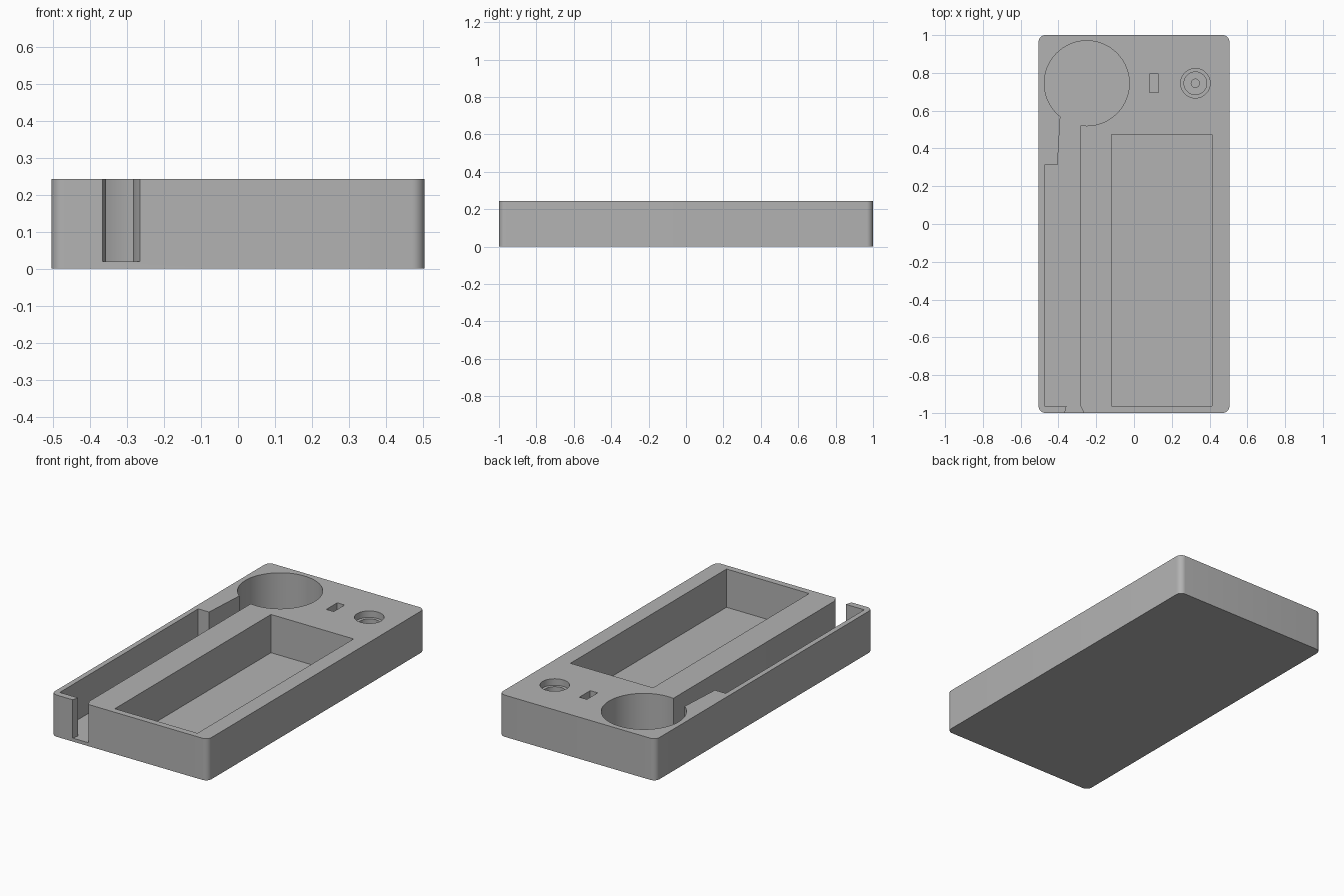
import bpy
import bmesh
import math

cube = bpy.data.objects.get("Cube")
if cube:
    bpy.data.objects.remove(cube, do_unlink=True)

TOP, FLOOR = 0.243, 0.02

grey = bpy.data.materials.new("plain grey")
grey.use_nodes = True
colour = (0.45, 0.45, 0.45, 1)
grey.diffuse_color = colour
grey.node_tree.nodes["Principled BSDF"].inputs["Base Color"].default_value = colour


def prism(name, outline, low, high):
    """Extrude a counter-clockwise outline from low to high."""
    bm = bmesh.new()
    face = bm.faces.new([bm.verts.new((x, y, low)) for x, y in outline])
    up = bmesh.ops.extrude_face_region(bm, geom=[face])["geom"]
    bmesh.ops.translate(bm, vec=(0, 0, high - low),
                        verts=[v for v in up if isinstance(v, bmesh.types.BMVert)])
    bmesh.ops.recalc_face_normals(bm, faces=bm.faces)
    mesh = bpy.data.meshes.new(name)
    bm.to_mesh(mesh)
    bm.free()
    mesh.materials.append(grey)
    obj = bpy.data.objects.new(name, mesh)
    bpy.context.collection.objects.link(obj)
    return obj


def arc(cx, cy, r, start, end, steps):
    angles = [math.radians(start + (end - start) * i / steps) for i in range(steps + 1)]
    return [(cx + r * math.cos(a), cy + r * math.sin(a)) for a in angles]


def circle(cx, cy, r, steps=64):
    return arc(cx, cy, r, 0, 360, steps)[:-1]


def rect(x0, y0, x1, y1):
    return [(x0, y0), (x1, y0), (x1, y1), (x0, y1)]


# Block with rounded upright corners
R = 0.035
outline = []
for i, (sx, sy) in enumerate([(1, 1), (-1, 1), (-1, -1), (1, -1)]):
    outline += arc(sx * (0.505 - R), sy * (1 - R), R, 90 * i, 90 * i + 90, 8)
tray = prism("tray_body", outline, 0, TOP)

# Side channel with a flared mouth through the front, joined to the round well
channel = [(-0.475, -0.963), (-0.357, -0.963), (-0.369, -1.01), (-0.26, -1.01),
           (-0.284, -0.963), (-0.284, 0.65), (-0.385, 0.65), (-0.405, 0.312),
           (-0.475, 0.312)]
HIGH = TOP + 0.1
cutters = [
    prism("channel_cutter", channel, FLOOR, HIGH),
    prism("round_well_cutter", circle(-0.25, 0.745, 0.225, 96), FLOOR, HIGH),
    prism("long_pocket_cutter", rect(-0.12, -0.963, 0.413, 0.475), FLOOR, HIGH),
    prism("slot_cutter", rect(0.083, 0.695, 0.131, 0.795), FLOOR, HIGH),
]
# Stepped socket
for part, r, low in [("rim", 0.078, 0.205), ("bore", 0.06, 0.14), ("pin", 0.022, FLOOR)]:
    cutters.append(prism("socket_" + part + "_cutter", circle(0.325, 0.745, r), low, HIGH))

for cutter in cutters:
    cutter.hide_render = True
    cutter.hide_set(True)
    mod = tray.modifiers.new(cutter.name, 'BOOLEAN')
    mod.operation = 'DIFFERENCE'
    mod.solver = 'EXACT'
    mod.object = cutter

# Bake the cuts and smooth the curved walls
bpy.context.view_layer.objects.active = tray
tray.select_set(True)
for mod in list(tray.modifiers):
    bpy.ops.object.modifier_apply(modifier=mod.name)
for cutter in cutters:
    bpy.data.objects.remove(cutter, do_unlink=True)
bpy.ops.object.shade_smooth_by_angle(angle=math.radians(30))
